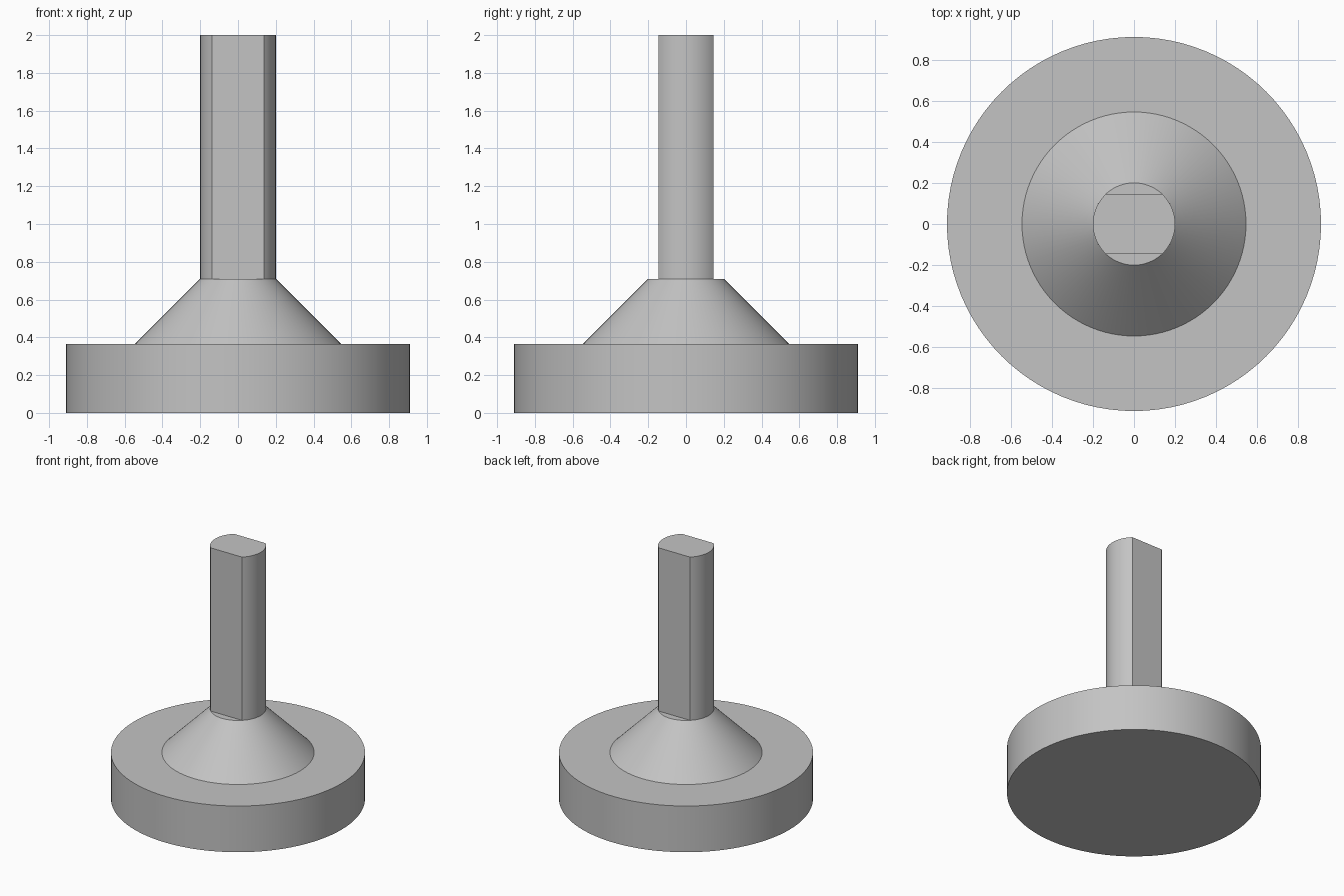
import bpy
import bmesh
from math import asin, cos, sin, pi, radians

cube = bpy.data.objects.get("Cube")
if cube:
    bpy.data.objects.remove(cube, do_unlink=True)

SEGMENTS = 96
SHAFT_RADIUS = 0.2
FLAT_OFFSET = 0.145
SHOULDER_Z = 0.71

grey = bpy.data.materials.new("plain grey")
grey.use_nodes = True
colour = (0.55, 0.55, 0.55, 1)
grey.diffuse_color = colour
grey.node_tree.nodes["Principled BSDF"].inputs["Base Color"].default_value = colour


def finish(name, bm):
    """Turn a bmesh into a shaded, coloured object."""
    bmesh.ops.recalc_face_normals(bm, faces=bm.faces)
    mesh = bpy.data.meshes.new(name)
    bm.to_mesh(mesh)
    bm.free()
    mesh.materials.append(grey)
    obj = bpy.data.objects.new(name, mesh)
    bpy.context.collection.objects.link(obj)
    bpy.ops.object.select_all(action="DESELECT")
    obj.select_set(True)
    bpy.context.view_layer.objects.active = obj
    bpy.ops.object.shade_smooth_by_angle(angle=radians(30))
    return obj


# Round foot with a conical shoulder, turned from one profile
profile = [(0, 0), (0.91, 0), (0.91, 0.365), (0.545, 0.365),
           (SHAFT_RADIUS, SHOULDER_Z), (0, SHOULDER_Z)]
bm = bmesh.new()
verts = [bm.verts.new((r, 0, z)) for r, z in profile]
edges = [bm.edges.new(pair) for pair in zip(verts, verts[1:])]
bmesh.ops.spin(bm, geom=verts + edges, cent=(0, 0, 0), axis=(0, 0, 1),
               angle=2 * pi, steps=SEGMENTS, use_duplicate=False)
bmesh.ops.remove_doubles(bm, verts=bm.verts, dist=0.0001)
finish("foot", bm)

# Shaft with two parallel flats, rooted slightly inside the shoulder
half_angle = asin(FLAT_OFFSET / SHAFT_RADIUS)
steps = 24
bottom, top = SHOULDER_Z - 0.03, 2.0
bm = bmesh.new()
outline = []
for centre in (0, pi):
    for i in range(steps + 1):
        a = centre - half_angle + 2 * half_angle * i / steps
        outline.append(bm.verts.new((SHAFT_RADIUS * cos(a), SHAFT_RADIUS * sin(a), bottom)))
base = bm.faces.new(outline)
extruded = bmesh.ops.extrude_face_region(bm, geom=[base], use_keep_orig=True)["geom"]
bmesh.ops.translate(bm, vec=(0, 0, top - bottom),
                    verts=[g for g in extruded if isinstance(g, bmesh.types.BMVert)])
finish("shaft", bm)
